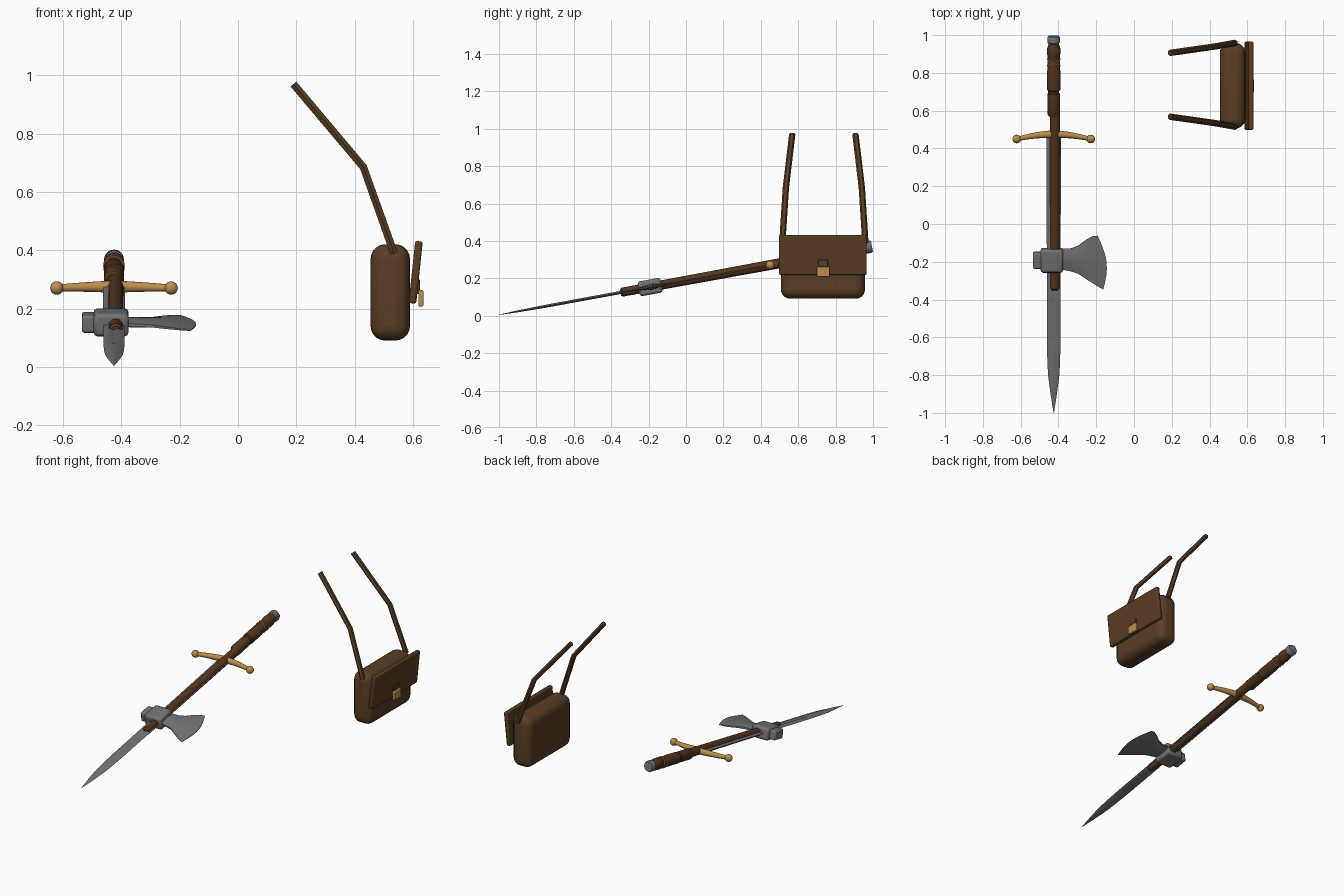
import bpy, bmesh, math
from mathutils import Matrix, Vector

cube = bpy.data.objects.get("Cube")
if cube:
    bpy.data.objects.remove(cube, do_unlink=True)


def material(name, rgb):
    m = bpy.data.materials.new(name)
    m.use_nodes = True
    m.diffuse_color = (*rgb, 1)
    m.node_tree.nodes["Principled BSDF"].inputs["Base Color"].default_value = (*rgb, 1)
    return m


LEATHER = material("brown_leather", (0.10, 0.047, 0.018))
WOOD = material("dark_wood", (0.09, 0.036, 0.013))
STEEL = material("grey_steel", (0.17, 0.17, 0.18))
BRASS = material("brass", (0.50, 0.27, 0.075))

# The weapon lies along y in its own frame, then is tilted up towards the pommel
TILT = math.radians(10.4)
WEAPON = Matrix.Translation((-0.425, -1, 0.005)) @ Matrix.Rotation(TILT, 4, "X")
WORLD = Matrix.Identity(4)


def along(y):
    """Distance from the blade tip for a ground position y."""
    return (y + 1) / math.cos(TILT)


def finish(name, bm, mat, matrix, bevel=0, segments=3):
    bmesh.ops.recalc_face_normals(bm, faces=bm.faces[:])
    bm.transform(matrix)
    mesh = bpy.data.meshes.new(name)
    bm.to_mesh(mesh)
    bm.free()
    mesh.materials.append(mat)
    ob = bpy.data.objects.new(name, mesh)
    bpy.context.collection.objects.link(ob)
    if bevel:
        mod = ob.modifiers.new("rounded_edges", "BEVEL")
        mod.width, mod.segments = bevel, segments
    bpy.ops.object.select_all(action="DESELECT")
    ob.select_set(True)
    bpy.context.view_layer.objects.active = ob
    bpy.ops.object.shade_smooth_by_angle(angle=math.radians(35))
    return ob


def loft(name, rings, mat, matrix=WORLD):
    """Skin a list of equal-length point rings and cap both ends."""
    bm = bmesh.new()
    rows = [[bm.verts.new(p) for p in ring] for ring in rings]
    n = len(rows[0])
    for a, b in zip(rows, rows[1:]):
        for i in range(n):
            j = (i + 1) % n
            bm.faces.new((a[i], a[j], b[j], b[i]))
    bm.faces.new(rows[0])
    bm.faces.new(rows[-1])
    return finish(name, bm, mat, matrix)


def circle(centre, u, v, sides):
    c, u, v = Vector(centre), Vector(u), Vector(v)
    angles = [math.tau * k / sides for k in range(sides)]
    return [c + u * math.cos(a) + v * math.sin(a) for a in angles]


def turned(name, profile, mat, x=0, sides=20):
    """Round part along the weapon from (position, radius) pairs."""
    rings = [circle((x, along(y), 0), (r, 0, 0), (0, 0, r), sides) for y, r in profile]
    return loft(name, rings, mat, WEAPON)


def box(name, centre, size, mat, matrix=WORLD, bevel=0, segments=3):
    bm = bmesh.new()
    place = Matrix.Translation(centre) @ Matrix.Diagonal((*size, 1))
    bmesh.ops.create_cube(bm, size=1, matrix=place)
    return finish(name, bm, mat, matrix, bevel, segments)


# Sword blade: lens section with a shallow central groove
def blade_ring(y, w, t, groove):
    top = [(-w, 0), (-0.3 * w, t), (0, t * groove), (0.3 * w, t), (w, 0)]
    section = top + [(x, -z) for x, z in top[-2:0:-1]]
    return [(x, along(y), z) for x, z in section]


stations = [(-1, 0.001, 0.001, 1), (-0.9, 0.017, 0.005, 1), (-0.8, 0.030, 0.007, 1),
            (-0.72, 0.034, 0.008, 1), (-0.62, 0.036, 0.008, 1), (-0.6, 0.036, 0.008, 0.3),
            (0.48, 0.038, 0.009, 0.3)]
loft("sword_blade", [blade_ring(*s) for s in stations], STEEL, WEAPON)

# Shaft, wrapped grip and pommel
turned("shaft", [(-0.35, 0.016), (-0.34, 0.024), (0.6, 0.027)], WOOD, x=0.006)
turned("grip", [(0.57, 0.026), (0.585, 0.034), (0.69, 0.033), (0.695, 0.029), (0.705, 0.029),
                (0.71, 0.035), (0.81, 0.035), (0.82, 0.032), (0.89, 0.032), (0.9, 0.036),
                (0.93, 0.035), (0.95, 0.028), (0.97, 0.028)], WOOD)
turned("pommel", [(0.955, 0.027), (0.962, 0.034), (0.985, 0.034), (0.994, 0.029)], STEEL)

# Crossed brass rings on the grip
for side, lean in (("left", 1), ("right", -1)):
    slope = 0.018 * lean
    rings = []
    for k in range(24):
        a = math.tau * k / 24
        out = Vector((math.cos(a), 0, math.sin(a)))
        centre = out * 0.033 + Vector((0, along(0.855) + slope * math.cos(a), 0))
        rings.append(circle(centre, out * 0.004, (0, 0.004, 0), 6))
    loft("grip_ring_" + side, rings + rings[:1], BRASS, WEAPON)

# Cross guard with ball ends
guard = []
for k in range(-8, 9):
    f = k / 8
    r = 0.021 - 0.009 * abs(f)
    centre = (0.19 * f, along(0.475) - 0.025 * f * f, 0)
    guard.append(circle(centre, (0, r, 0), (0, 0, r), 14))
loft("cross_guard", guard, BRASS, WEAPON)
for side, sign in (("left", 1), ("right", -1)):
    bm = bmesh.new()
    bmesh.ops.create_uvsphere(bm, u_segments=18, v_segments=12, radius=0.023,
                              matrix=Matrix.Translation((0.196 * sign, along(0.45), 0)))
    finish("guard_ball_" + side, bm, BRASS, WEAPON)

# Axe head: socket, poll and neck
head = along(-0.192)
box("axe_socket", (-0.01, head, 0), (0.12, 0.125, 0.08), STEEL, WEAPON, 0.014, 2)
box("axe_poll", (-0.085, head, 0), (0.05, 0.085, 0.06), STEEL, WEAPON, 0.008, 2)

# Axe bit: flared wedge with a curved cutting edge
flare = [(0.04, -0.13, 0.04, -0.24, 0.016, 0), (0.09, -0.13, 0.09, -0.25, 0.015, 0),
         (0.13, -0.115, 0.13, -0.263, 0.013, 0), (0.17, -0.085, 0.17, -0.29, 0.011, 0.01),
         (0.205, -0.065, 0.225, -0.325, 0.008, 0.025), (0.232, -0.062, 0.262, -0.347, 0.002, 0.033)]
bit = []
for x1, y1, x2, y2, t, bulge in flare:
    ring = []
    for k in range(9):
        f = k / 8
        x = x1 + (x2 - x1) * f + bulge * math.sin(math.pi * f)
        rim = 0.35 + 0.65 * math.sin(math.pi * f)
        ring.append((x, along(y1 + (y2 - y1) * f), t * rim))
    bit.append(ring + [(x, y, -z) for x, y, z in reversed(ring)])
loft("axe_bit", bit, STEEL, WEAPON)

# Satchel body and leaning flap
MID = 0.732
box("bag_body", (0.522, MID, 0.256), (0.135, 0.45, 0.33), LEATHER, WORLD, 0.05, 5)
LEAN = Matrix.Translation((0.609, MID, 0.325)) @ Matrix.Rotation(math.radians(6), 4, "Y")
box("bag_flap", (0, 0, 0), (0.026, 0.468, 0.214), LEATHER, LEAN, 0.007, 2)

# Clasp with its leather tab
box("clasp_tab", (0.615, MID, 0.275), (0.018, 0.055, 0.05), LEATHER, WORLD, 0.003, 1)
box("clasp", (0.627, MID, 0.236), (0.017, 0.07, 0.056), BRASS, WORLD, 0.004, 2)

# Shoulder straps: bent bars rising from the bag and leaning inwards
path = [(0.535, 0.222, 0.39), (0.43, 0.203, 0.685), (0.19, 0.169, 0.97)]
for side, sign in (("back", 1), ("front", -1)):
    points = [Vector((x, MID + 0.005 + sign * y, z)) for x, y, z in path]
    rings = []
    for k, p in enumerate(points):
        run = points[min(k + 1, 2)] - points[max(k - 1, 0)]
        across = Vector((run.z, 0, -run.x)).normalized()
        rings.append(circle(p, Vector((0, 0.017, 0)), across * 0.015, 6))
    loft("strap_" + side, rings, LEATHER)
